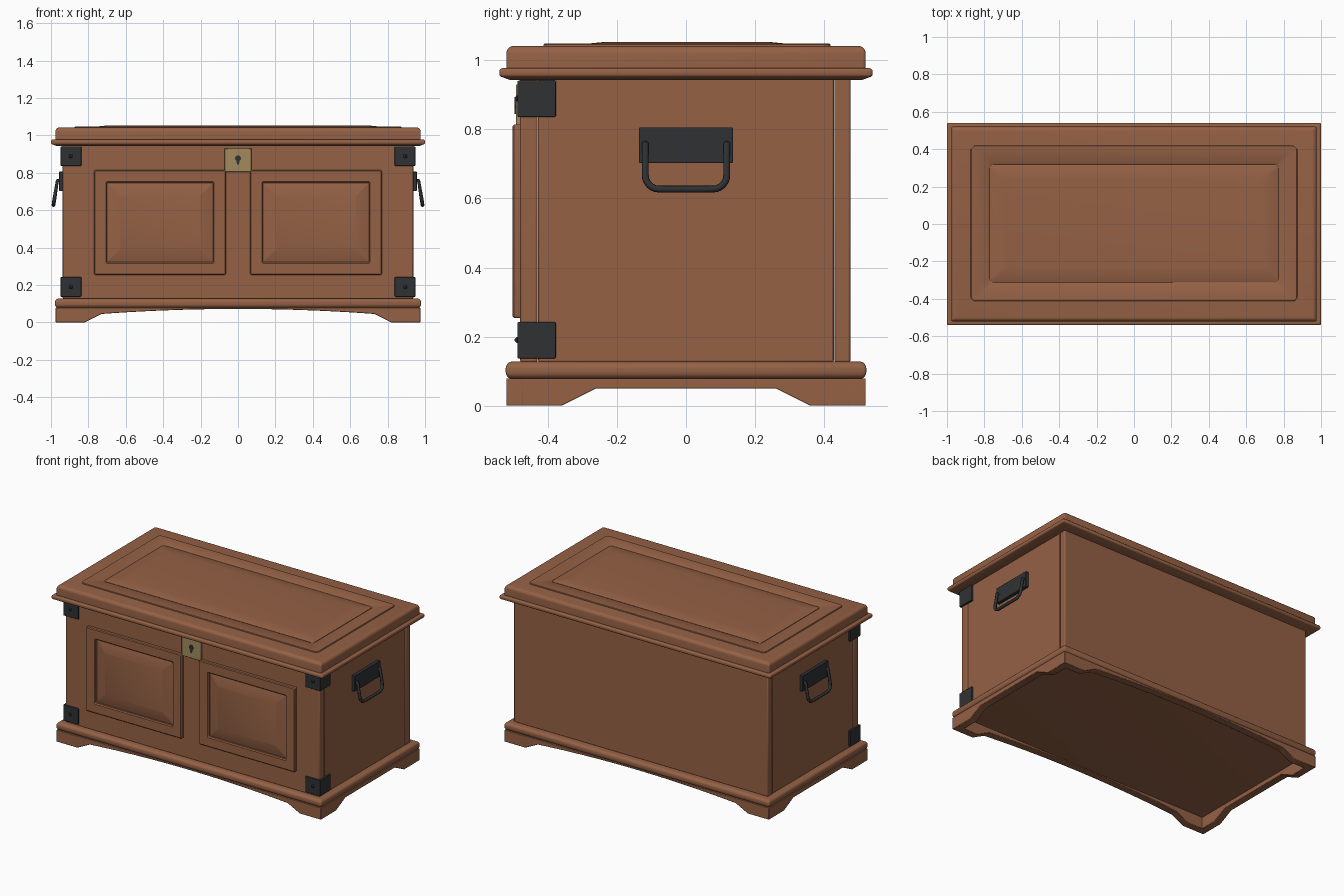
import bpy, bmesh, math
from mathutils import Matrix, Vector

if "Cube" in bpy.data.objects:
    bpy.data.objects.remove(bpy.data.objects["Cube"])


def material(name, rgb):
    m = bpy.data.materials.new(name)
    m.diffuse_color = (*rgb, 1)
    m.use_nodes = True
    m.node_tree.nodes["Principled BSDF"].inputs["Base Color"].default_value = m.diffuse_color
    return m


WOOD = material("wood", (0.30, 0.12, 0.06))
IRON = material("iron", (0.028, 0.031, 0.034))
BRASS = material("brass", (0.36, 0.26, 0.11))

# Local (u, v, w) frames: plan looks up, front looks to -y, side looks to +x
PLAN = Matrix.Identity(4)
FRONT = Matrix.Rotation(math.pi / 2, 4, 'X')
SIDE = Matrix(((0, 0, 1, 0), (1, 0, 0, 0), (0, 1, 0, 0), (0, 0, 0, 1)))


def finish(bm, name, mat, bevel=0.0, smooth=True):
    bmesh.ops.recalc_face_normals(bm, faces=bm.faces)
    me = bpy.data.meshes.new(name)
    bm.to_mesh(me)
    bm.free()
    ob = bpy.data.objects.new(name, me)
    bpy.context.collection.objects.link(ob)
    me.materials.append(mat)
    if bevel:
        b = ob.modifiers.new("bevel", 'BEVEL')
        b.width, b.segments, b.limit_method = bevel, 2, 'ANGLE'
        b.angle_limit = math.radians(40)
    if smooth:
        bpy.ops.object.select_all(action='DESELECT')
        ob.select_set(True)
        bpy.context.view_layer.objects.active = ob
        bpy.ops.object.shade_smooth_by_angle(angle=math.radians(35))
    return ob


def rings(name, centre, half, profile, frame=PLAN, mat=WOOD, r=0.008, segs=3, closed=False):
    """Rounded rectangles stacked along w; profile holds (inset, w) pairs."""
    bm = bmesh.new()
    loops = []
    for inset, w in profile:
        hu, hv = half[0] - inset, half[1] - inset
        loop = []
        for q, (su, sv) in enumerate(((1, 1), (-1, 1), (-1, -1), (1, -1))):
            for k in range(segs + 1):
                a = math.pi / 2 * (q + k / segs)
                p = Vector((centre[0] + su * (hu - r) + r * math.cos(a),
                            centre[1] + sv * (hv - r) + r * math.sin(a), w))
                loop.append(bm.verts.new(frame @ p))
        loops.append(loop)
    n = len(loops[0])
    pairs = list(zip(loops, loops[1:])) + ([(loops[-1], loops[0])] if closed else [])
    for a, b in pairs:
        for i in range(n):
            j = (i + 1) % n
            bm.faces.new((a[i], a[j], b[j], b[i]))
    if not closed:
        bm.faces.new(loops[0])
        bm.faces.new(loops[-1])
    return finish(bm, name, mat)


def prism(name, pts, w0, w1, frame=PLAN, mat=WOOD, bevel=0.003):
    bm = bmesh.new()
    lo = [bm.verts.new(frame @ Vector((u, v, w0))) for u, v in pts]
    hi = [bm.verts.new(frame @ Vector((u, v, w1))) for u, v in pts]
    bm.faces.new(lo)
    bm.faces.new(hi)
    for i in range(len(pts)):
        j = (i + 1) % len(pts)
        bm.faces.new((lo[i], lo[j], hi[j], hi[i]))
    return finish(bm, name, mat, bevel)


def rect(u0, u1, v0, v1):
    return [(u0, v0), (u1, v0), (u1, v1), (u0, v1)]


def rounded(z0, z1, r, top=True, bottom=True, n=5):
    """Profile of a moulding with rounded edges."""
    out = []
    arc = [math.pi / 2 * k / n for k in range(n + 1)]
    out += [(r - r * math.sin(a), z0 + r - r * math.cos(a)) for a in arc] if bottom else [(0, z0)]
    out += [(r - r * math.cos(a), z1 - r + r * math.sin(a)) for a in arc] if top else [(0, z1)]
    return out


# Plinth boards with arched and stepped cut-outs
arch = [(0.73 * math.cos(a), 0.045 + 0.027 * math.sin(a) ** 2)
        for a in (math.pi * k / 16 for k in range(17))]
long_board = [(-0.975, 0), (-0.975, 0.079), (0.975, 0.079), (0.975, 0), (0.82, 0)] + arch + [(-0.82, 0)]
side_board = [(-0.475, 0), (-0.475, 0.079), (0.475, 0.079), (0.475, 0), (0.36, 0),
              (0.26, 0.05), (-0.26, 0.05), (-0.36, 0)]
prism("front_plinth", long_board, 0.47, 0.52, FRONT)
prism("back_plinth", long_board, -0.52, -0.47, FRONT)
prism("right_plinth", side_board, 0.925, 0.975, SIDE)
prism("left_plinth", side_board, -0.975, -0.925, SIDE)
rings("base_moulding", (0, 0), (0.978, 0.522), rounded(0.077, 0.128, 0.02))

# Chest walls
prism("front_board", rect(-0.937, 0.937, 0.125, 0.955), 0.43, 0.48, FRONT, bevel=0.006)
prism("back_board", rect(-0.937, 0.937, 0.125, 0.955), -0.476, -0.43, FRONT, bevel=0.006)
for s, n in ((1, "right"), (-1, "left")):
    prism(n + "_side_board", rect(-0.428, 0.428, 0.125, 0.955), s * 0.88, s * 0.935, SIDE, bevel=0.006)

# Lid: lip, rounded slab, frame and raised panel
rings("lid_lip", (0, 0), (1.0, 0.54), [(0.03, 0.943)] + rounded(0.951, 0.977, 0.009))
rings("lid_slab", (0, 0), (0.977, 0.52), rounded(0.97, 1.042, 0.022, bottom=False))
rings("lid_frame", (0, 0.003), (0.873, 0.416),
      [(0, 1.035), (0, 1.045), (0.003, 1.048), (0.094, 1.048), (0.1, 1.043), (0.1, 1.035)],
      r=0.022, closed=True)
rings("lid_panel", (0, 0.003), (0.772, 0.314), [(0, 1.035), (0, 1.044), (0.004, 1.046),
      (0.075, 1.053)], r=0.02)

# Front frames with raised panels
for s, n in ((1, "right"), (-1, "left")):
    rings(n + "_front_frame", (s * 0.417, 0.534), (0.352, 0.28),
          [(0, 0.475), (0, 0.498), (0.005, 0.503), (0.062, 0.503), (0.068, 0.497), (0.068, 0.475)],
          FRONT, r=0.006, closed=True)
    rings(n + "_front_panel", (s * 0.417, 0.534), (0.284, 0.212),
          [(0, 0.475), (0, 0.485), (0.006, 0.487), (0.07, 0.502)], FRONT, r=0.005)

# Lock plate and keyhole
prism("lock_plate", rect(-0.072, 0.072, 0.805, 0.93), 0.475, 0.492, FRONT, BRASS)
hole = [(0.016 * math.cos(a), 0.877 + 0.016 * math.sin(a))
        for a in (math.radians(-60 + 30 * k) for k in range(11))]
prism("keyhole", hole + [(-0.006, 0.845), (0.006, 0.845)], 0.485, 0.496, FRONT, IRON, 0)

# Iron corner brackets with studs
for s, n in ((1, "right"), (-1, "left")):
    ell = [(s * x, y) for x, y in ((0.948, -0.488), (0.838, -0.488), (0.838, -0.475),
                                   (0.93, -0.475), (0.93, -0.377), (0.948, -0.377))]
    for z0, level in ((0.137, "lower"), (0.836, "upper")):
        prism(f"{n}_{level}_bracket", ell, z0, z0 + 0.105, PLAN, IRON)
        rings(f"{n}_{level}_stud", (s * 0.895, z0 + 0.053), (0.009, 0.009),
              [(0, 0.48), (0, 0.49), (0.006, 0.496)], FRONT, IRON, r=0.002)

# Drop handles
for s, n in ((1, "right"), (-1, "left")):
    prism(n + "_handle_plate", rect(-0.136, 0.136, 0.702, 0.806), s * 0.925, s * 0.956, SIDE, IRON)
    half = [(0.945, 0.118, 0.758), (0.966, 0.118, 0.757)]
    for k in range(7):
        a = math.pi / 12 * k
        z = 0.667 - 0.04 * math.sin(a)
        half.append((0.966 + (0.757 - z) * 0.16, 0.078 + 0.04 * math.cos(a), z))
    path = half + [(x, -y, z) for x, y, z in reversed(half)]
    cu = bpy.data.curves.new(n + "_handle", 'CURVE')
    cu.dimensions = '3D'
    cu.bevel_depth, cu.bevel_resolution, cu.use_fill_caps = 0.01, 2, True
    sp = cu.splines.new('POLY')
    sp.points.add(len(path) - 1)
    for p, (x, y, z) in zip(sp.points, path):
        p.co = (s * x, y, z, 1)
    cu.materials.append(IRON)
    ob = bpy.data.objects.new(n + "_handle", cu)
    bpy.context.collection.objects.link(ob)
    bpy.ops.object.select_all(action='DESELECT')
    ob.select_set(True)
    bpy.context.view_layer.objects.active = ob
    bpy.ops.object.convert(target='MESH')
    bpy.ops.object.shade_smooth_by_angle(angle=math.radians(50))
